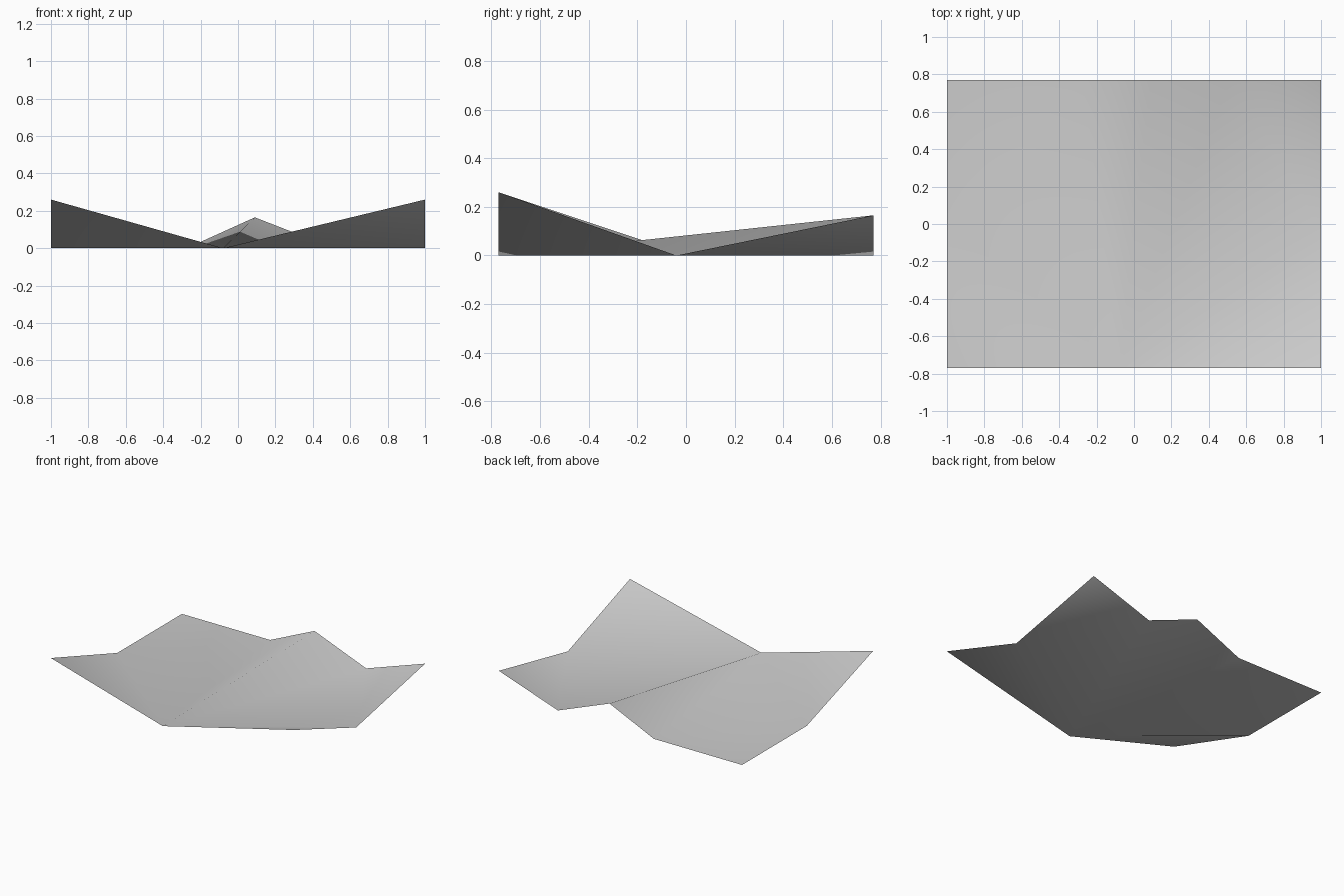
import bpy
import bmesh

# Remove the default cube
cube = bpy.data.objects.get("Cube")
if cube:
    bpy.data.objects.remove(cube, do_unlink=True)

HALF_W, HALF_D = 1.0, 0.77
FRONT_LIFT, BACK_LIFT = 0.26, 0.165

# Sheet material
grey = bpy.data.materials.new("paper_grey")
grey.use_nodes = True
tint = (0.6, 0.6, 0.6, 1)
grey.diffuse_color = tint
grey.node_tree.nodes["Principled BSDF"].inputs["Base Color"].default_value = tint

# Corners and fold points around the rim of the sheet
points = {
    "front_left": (HALF_W, -HALF_D, FRONT_LIFT),
    "front_right": (-HALF_W, -HALF_D, FRONT_LIFT),
    "front_fold": (-0.08, -HALF_D, 0),
    "left_fold": (HALF_W, -0.04, 0),
    "right_fold": (-HALF_W, 0.01, 0),
    "back_left": (HALF_W, HALF_D, BACK_LIFT),
    "back_right": (-HALF_W, HALF_D, 0),
    "ridge_top": (0.09, HALF_D, BACK_LIFT),
    "ridge_foot_left": (0.515, HALF_D, 0),
    "ridge_foot_right": (-0.275, HALF_D, 0),
}

# Facets, counter-clockwise from above
facets = [
    ("front_right", "front_fold", "right_fold"),                       # raised corner
    ("right_fold", "front_fold", "ridge_foot_right", "back_right"),    # flat side
    ("front_fold", "ridge_top", "ridge_foot_right"),                   # ridge slopes
    ("front_fold", "ridge_foot_left", "ridge_top"),
    ("front_fold", "left_fold", "ridge_foot_left"),                    # flat side
    ("front_fold", "front_left", "left_fold"),                         # raised corners
    ("left_fold", "back_left", "ridge_foot_left"),
]

bm = bmesh.new()
verts = {name: bm.verts.new(co) for name, co in points.items()}
for facet in facets:
    bm.faces.new([verts[name] for name in facet]).smooth = True

mesh = bpy.data.meshes.new("folded_sheet")
bm.to_mesh(mesh)
bm.free()
mesh.materials.append(grey)
sheet = bpy.data.objects.new("folded_sheet", mesh)
bpy.context.scene.collection.objects.link(sheet)
